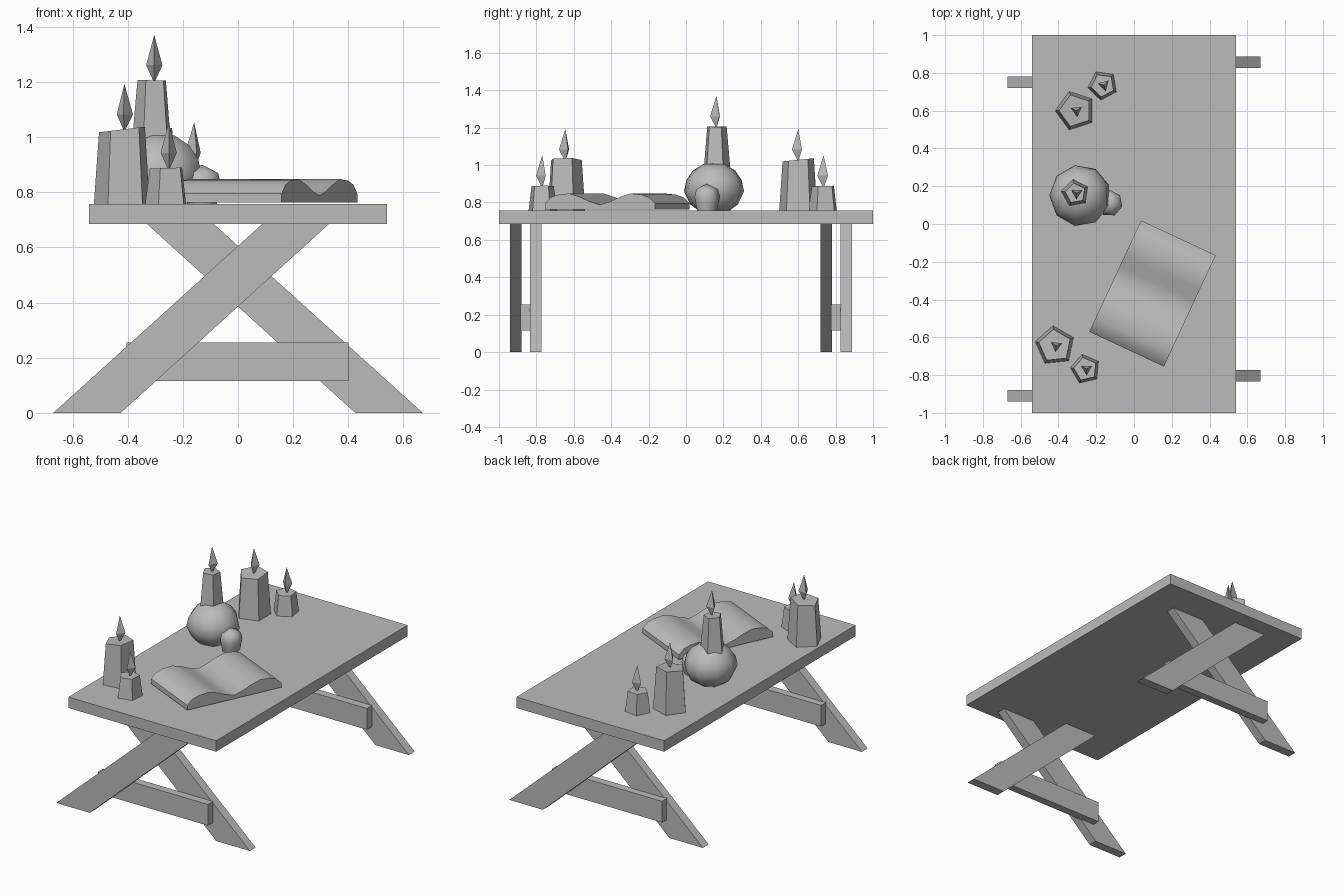
import bpy, bmesh
from math import sin, cos, radians, tau
from mathutils import Matrix, Vector

cube = bpy.data.objects.get("Cube")
if cube:
    bpy.data.objects.remove(cube)

grey = bpy.data.materials.new("plain_grey")
grey.use_nodes = True
COLOUR = (0.5, 0.5, 0.5, 1)
grey.diffuse_color = COLOUR
grey.node_tree.nodes["Principled BSDF"].inputs["Base Color"].default_value = COLOUR

TOP = 0.757      # table surface
UNDER = 0.685    # table underside


def finish(name, bm, smooth=None):
    bmesh.ops.recalc_face_normals(bm, faces=bm.faces)
    mesh = bpy.data.meshes.new(name)
    bm.to_mesh(mesh)
    bm.free()
    obj = bpy.data.objects.new(name, mesh)
    bpy.context.collection.objects.link(obj)
    mesh.materials.append(grey)
    if smooth:
        bpy.ops.object.select_all(action='DESELECT')
        obj.select_set(True)
        bpy.context.view_layer.objects.active = obj
        bpy.ops.object.shade_smooth_by_angle(angle=radians(smooth))
    return obj


def box(name, x0, x1, y0, y1, z0, z1):
    prism(name, [(x0, z0), (x1, z0), (x1, z1), (x0, z1)], y0, y1)


def prism(name, profile, y0, y1, matrix=Matrix(), smooth=None):
    """Extrude an x-z profile along y."""
    bm = bmesh.new()
    near = bm.faces.new([bm.verts.new((x, y0, z)) for x, z in profile])
    far = bmesh.ops.extrude_face_region(bm, geom=[near])["geom"]
    verts = [v for v in far if isinstance(v, bmesh.types.BMVert)]
    bmesh.ops.translate(bm, verts=verts, vec=(0, y1 - y0, 0))
    bm.transform(matrix)
    return finish(name, bm, smooth)


def turned(name, x, y, rings, sides, turn=0, tilt=(0, 0), smooth=None):
    """Stack polygon rings of (radius, z); a zero radius makes a point.
    The tilt slopes the last ring."""
    bm = bmesh.new()
    loops = []
    for r, z in rings:
        if r == 0:
            loops.append([bm.verts.new((x, y, z))] * sides)
            continue
        loop = []
        for i in range(sides):
            a = radians(turn) + tau * i / sides
            dx, dy = r * cos(a), r * sin(a)
            dz = dx * tilt[0] + dy * tilt[1] if (r, z) == rings[-1] else 0
            loop.append(bm.verts.new((x + dx, y + dy, z + dz)))
        loops.append(loop)
    for low, high in zip(loops, loops[1:]):
        for i in range(sides):
            j = (i + 1) % sides
            corners = dict.fromkeys((low[i], low[j], high[j], high[i]))
            bm.faces.new(list(corners))
    for loop, (r, z) in ((loops[0], rings[0]), (loops[-1], rings[-1])):
        if r:
            bm.faces.new(loop)
    return finish(name, bm, smooth)


# Table top
box("table_top", -0.54, 0.54, -1, 1, UNDER, TOP)

# Crossed trestle legs with a brace sandwiched between the planks
plank = [(-0.67, 0), (-0.425, 0), (0.33, UNDER), (0.088, UNDER)]
for label, y in (("front", -0.94), ("back", 0.72)):
    prism(label + "_leg_a", plank, y, y + 0.06)
    prism(label + "_leg_b", [(-px, pz) for px, pz in plank], y + 0.107, y + 0.167)
    box(label + "_brace", -0.405, 0.4, y + 0.055, y + 0.108, 0.115, 0.255)

# Open book: half a page profile, mirrored about the spine
half = [(0.325, 0.795), (0.29, 0.828), (0.245, 0.842), (0.18, 0.848), (0.12, 0.83), (0.06, 0.805)]
book = [(-0.325, 0.763), (0.325, 0.763)] + half + [(0, 0.787)]
book += [(-px, pz) for px, pz in reversed(half)]
place = Matrix.Translation((0.098, -0.368, 0)) @ Matrix.Rotation(radians(65), 4, 'Z')
prism("open_book", book, -0.218, 0.218, place, smooth=35)

# Skull: rounded cranium, face and two cheek ridges
turned("skull_cranium", -0.285, 0.15,
       [(0.085, TOP), (0.13, 0.79), (0.163, 0.86), (0.15, 0.92), (0.115, 0.97), (0.06, 1.005), (0, 1.01)],
       9, turn=20, smooth=60)
turned("skull_face", -0.13, 0.11,
       [(0.055, TOP), (0.062, 0.79), (0.07, 0.83), (0.06, 0.87), (0, 0.9)],
       7, turn=-15, smooth=60)

# Candles: x, y, base height, top height, base radius, top radius, turn, tilt
candles = {
    "front_large": (-0.418, -0.645, TOP, 1.028, 0.107, 0.088, 24, (0.12, 0)),
    "front_small": (-0.257, -0.768, TOP, 0.888, 0.08, 0.063, 31, (0.03, 0)),
    "back_large": (-0.31, 0.6, TOP, 1.028, 0.107, 0.088, 36, (0, 0.1)),
    "back_small": (-0.165, 0.735, TOP, 0.888, 0.08, 0.063, 46, (0, 0.03)),
    "skull": (-0.31, 0.163, 0.95, 1.206, 0.078, 0.055, 28, (-0.03, 0)),
}
for label, (x, y, z0, z1, r0, r1, turn, tilt) in candles.items():
    turned(label + "_candle", x, y, [(r0, z0), (r1, z1)], 5, turn, tilt)
    # Three-sided pointed flame
    turned(label + "_flame", x + 0.006, y,
           [(0, z1 - 0.01), (0.034, z1 + 0.055), (0, z1 + 0.165)], 3, turn)
